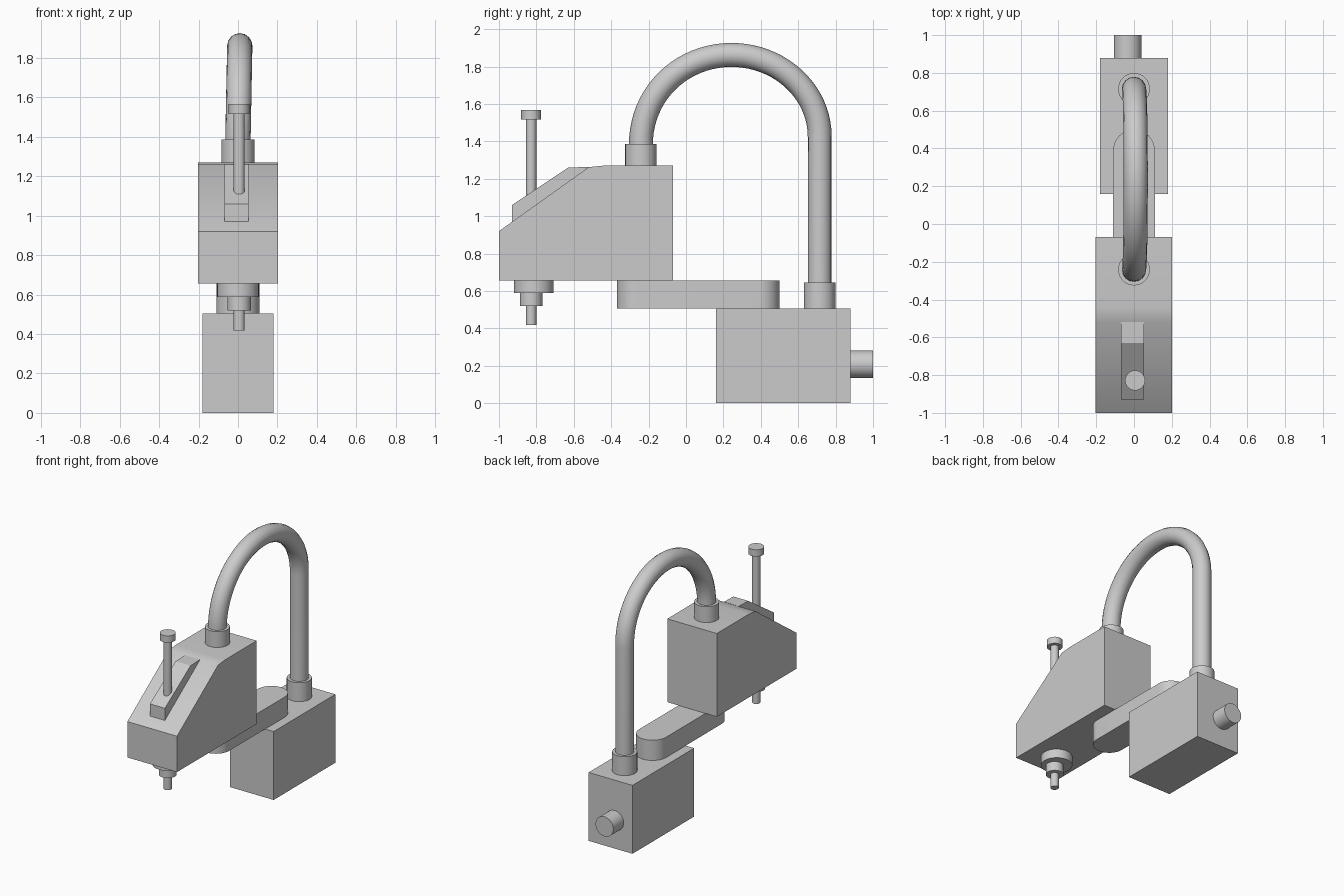
import bpy, bmesh, math
from mathutils import Vector, Matrix

cube = bpy.data.objects.get("Cube")
if cube:
    bpy.data.objects.remove(cube, do_unlink=True)

grey = bpy.data.materials.new("light_grey")
grey.use_nodes = True
colour = (0.6, 0.6, 0.6, 1)
grey.diffuse_color = colour
grey.node_tree.nodes["Principled BSDF"].inputs["Base Color"].default_value = colour


def activate(obj):
    bpy.ops.object.select_all(action='DESELECT')
    obj.select_set(True)
    bpy.context.view_layer.objects.active = obj


def add_part(name, bm):
    bmesh.ops.recalc_face_normals(bm, faces=bm.faces)
    mesh = bpy.data.meshes.new(name)
    bm.to_mesh(mesh)
    bm.free()
    mesh.materials.append(grey)
    obj = bpy.data.objects.new(name, mesh)
    bpy.context.collection.objects.link(obj)
    activate(obj)
    bpy.ops.object.shade_smooth_by_angle(angle=math.radians(30))
    return obj


def prism(name, points, shift):
    """Extrude a closed outline along a vector."""
    bm = bmesh.new()
    face = bm.faces.new([bm.verts.new(p) for p in points])
    result = bmesh.ops.extrude_face_region(bm, geom=[face], use_keep_orig=True)
    moved = [g for g in result["geom"] if isinstance(g, bmesh.types.BMVert)]
    bmesh.ops.translate(bm, verts=moved, vec=shift)
    return add_part(name, bm)


def side_prism(name, profile, x0, x1):
    return prism(name, [(x0, y, z) for y, z in profile], Vector((x1 - x0, 0, 0)))


def rod(name, start, end, radius):
    """Capped cylinder between two points."""
    a, b = Vector(start), Vector(end)
    turn = (b - a).to_track_quat('Z', 'Y').to_matrix().to_4x4()
    bm = bmesh.new()
    bmesh.ops.create_cone(bm, cap_ends=True, segments=32, radius1=radius, radius2=radius,
                          depth=(b - a).length, matrix=Matrix.Translation((a + b) / 2) @ turn)
    return add_part(name, bm)


# Base block with rear cable connector
side_prism("base_block", [(0.16, 0), (0.88, 0), (0.88, 0.505), (0.16, 0.505)], -0.179, 0.179)
rod("rear_connector", (-0.034, 0.87, 0.208), (-0.034, 1.0, 0.208), 0.073)

# Flat swinging link with round ends
r, low, high = 0.11, -0.37, 0.5
steps = 20
outline = []
for centre, begin in ((high - r, 0), (low + r, math.pi)):
    for i in range(steps + 1):
        t = begin + math.pi * i / steps
        outline.append((r * math.cos(t), centre + r * math.sin(t), 0.505))
prism("arm_link", outline, Vector((0, 0, 0.15)))

# Sloped outer housing and the raised rib on its slope
side_prism("outer_housing", [(-1, 0.655), (-1, 0.92), (-0.52, 1.262), (-0.44, 1.27),
                             (-0.07, 1.27), (-0.07, 0.655)], -0.203, 0.202)
side_prism("slope_rib", [(-0.93, 0.96), (-0.93, 1.06), (-0.63, 1.26), (-0.52, 1.263)],
           -0.068, 0.054)

# Vertical spindle with its cap and lower bearings
sx, sy = 0.006, -0.828
rod("spindle", (sx, sy, 0.417), (sx, sy, 1.53), 0.028)
rod("spindle_cap", (sx, sy, 1.517), (sx, sy, 1.567), 0.053)
rod("upper_bearing", (0, -0.814, 0.588), (0, -0.814, 0.66), 0.106)
rod("lower_bearing", (sx, sy, 0.52), (sx, sy, 0.59), 0.06)

# Collars holding the cable hose
front_y, back_y = -0.241, 0.715
rod("front_collar", (0, front_y, 1.26), (0, front_y, 1.387), 0.084)
rod("back_collar", (0, back_y, 0.5), (0, back_y, 0.645), 0.084)

# Cable hose: straight riser and a half-round arch
mid, reach, spring = (front_y + back_y) / 2, (back_y - front_y) / 2, 1.385
path = [(0, back_y, 0.6)]
for i in range(41):
    t = math.pi * i / 40
    path.append((0.009 * math.sin(t), mid + reach * math.cos(t),
                 spring + 0.04 * (1 - i / 40) + (0.471 - 0.02 * math.cos(t / 2)) * math.sin(t)))
path.append((0, front_y, 1.3))
curve = bpy.data.curves.new("cable_hose", 'CURVE')
curve.dimensions = '3D'
curve.bevel_depth = 0.064
curve.bevel_resolution = 6
curve.use_fill_caps = True
spline = curve.splines.new('POLY')
spline.points.add(len(path) - 1)
for point, co in zip(spline.points, path):
    point.co = (*co, 1)
curve.materials.append(grey)
hose = bpy.data.objects.new("cable_hose", curve)
bpy.context.collection.objects.link(hose)
activate(hose)
bpy.ops.object.convert(target='MESH')
bpy.ops.object.shade_smooth_by_angle(angle=math.radians(40))
